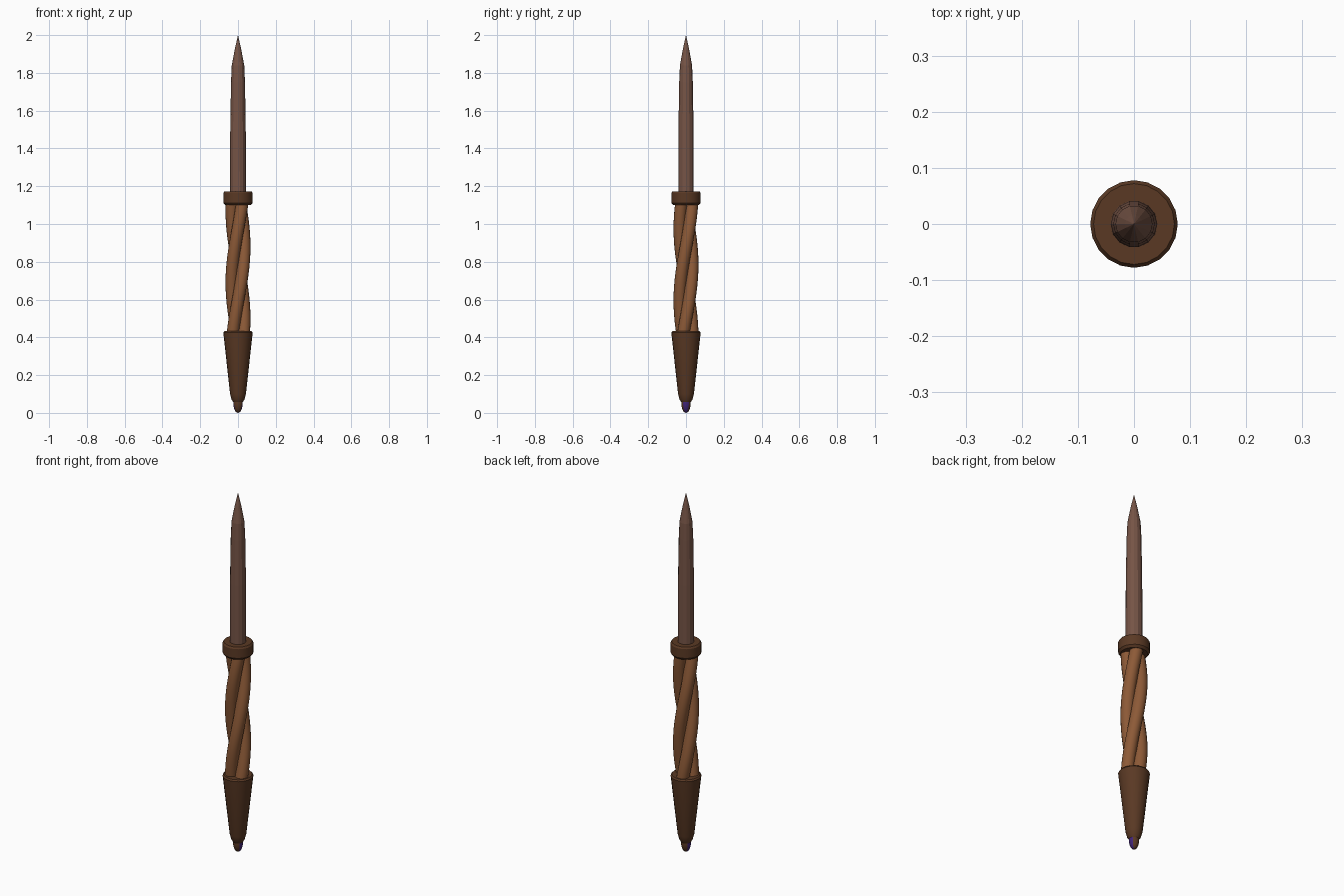
import bpy
import bmesh
import math

old = bpy.data.objects.get("Cube")
if old:
    bpy.data.objects.remove(old, do_unlink=True)


def srgb(r, g, b):
    """Turn 0-255 display values into a linear colour."""
    return tuple((c / 255 / 12.92) if c < 11 else ((c / 255 + 0.055) / 1.055) ** 2.4
                 for c in (r, g, b)) + (1.0,)


def material(name, colour):
    mat = bpy.data.materials.new(name)
    mat.use_nodes = True
    mat.diffuse_color = colour
    mat.node_tree.nodes["Principled BSDF"].inputs["Base Color"].default_value = colour
    return mat


blade_wood = material("dusty brown wood", srgb(118, 84, 70))
grip_wood = material("warm brown wood", srgb(141, 90, 55))
dark_wood = material("dark brown wood", srgb(90, 57, 36))
purple = material("purple gem", srgb(66, 36, 120))


def loft(name, rings, sides, mats, smooth_angle=None, turn=0.0):
    """Skin horizontal circles given as (x, y, z, radius); radius 0 makes a point."""
    bm = bmesh.new()
    loops = []
    for x, y, z, r in rings:
        count = sides if r > 0 else 1
        loops.append([bm.verts.new((x + r * math.cos(turn + math.tau * i / sides),
                                    y + r * math.sin(turn + math.tau * i / sides), z))
                      for i in range(count)])
    for low, high in zip(loops, loops[1:]):
        for i in range(sides):
            j = (i + 1) % sides
            if len(low) == 1:
                bm.faces.new((low[0], high[j], high[i]))
            elif len(high) == 1:
                bm.faces.new((low[i], low[j], high[0]))
            else:
                bm.faces.new((low[i], low[j], high[j], high[i]))
    for loop in (loops[0], loops[-1]):
        if len(loop) > 1:
            bm.faces.new(loop)
    bmesh.ops.recalc_face_normals(bm, faces=bm.faces)
    mesh = bpy.data.meshes.new(name)
    bm.to_mesh(mesh)
    bm.free()
    for mat in mats:
        mesh.materials.append(mat)
    obj = bpy.data.objects.new(name, mesh)
    bpy.context.collection.objects.link(obj)
    if smooth_angle:
        bpy.ops.object.select_all(action="DESELECT")
        obj.select_set(True)
        bpy.context.view_layer.objects.active = obj
        bpy.ops.object.shade_smooth_by_angle(angle=math.radians(smooth_angle))
    return obj


def lathe(name, profile, sides, mats, smooth_angle=None, turn=0.0):
    return loft(name, [(0, 0, z, r) for r, z in profile], sides, mats, smooth_angle, turn)


# Faceted spike
lathe("spike", [(0.042, 1.15), (0.041, 1.5), (0.037, 1.75), (0.033, 1.84),
                (0.016, 1.93), (0, 2.0)], 14, [blade_wood])

# Collar between spike and grip
lathe("collar", [(0.068, 1.10), (0.078, 1.112), (0.078, 1.163), (0.072, 1.172)],
      20, [dark_wood], 25)

# Grip of three strands winding round each other
BOTTOM, TOP, STEPS = 0.41, 1.12, 40
RISE = 1.14      # height of one full turn
for k in range(3):
    rings = []
    for s in range(STEPS + 1):
        z = BOTTOM + (TOP - BOTTOM) * s / STEPS
        a = math.pi + math.tau * ((z - 1.07) / RISE + k / 3)
        rings.append((0.033 * math.cos(a), 0.033 * math.sin(a), z, 0.033))
    loft(f"grip_strand_{k + 1}", rings, 16, [grip_wood], 40)

# Tapering pommel with a chamfered rim
lathe("pommel", [(0.024, 0.055), (0.034, 0.07), (0.042, 0.10), (0.076, 0.41),
                 (0.078, 0.425), (0.072, 0.433)], 20, [dark_wood], 25)

# Rounded tip: two wooden claws at front and back, gem showing at the sides
tip = lathe("gem_tip", [(0, 0), (0.012, 0.006), (0.020, 0.02), (0.025, 0.04),
                        (0.025, 0.06), (0.022, 0.075)], 20, [dark_wood, purple], 35)
for face in tip.data.polygons:
    if abs(face.center.x) > 1.1 * abs(face.center.y):
        face.material_index = 1
